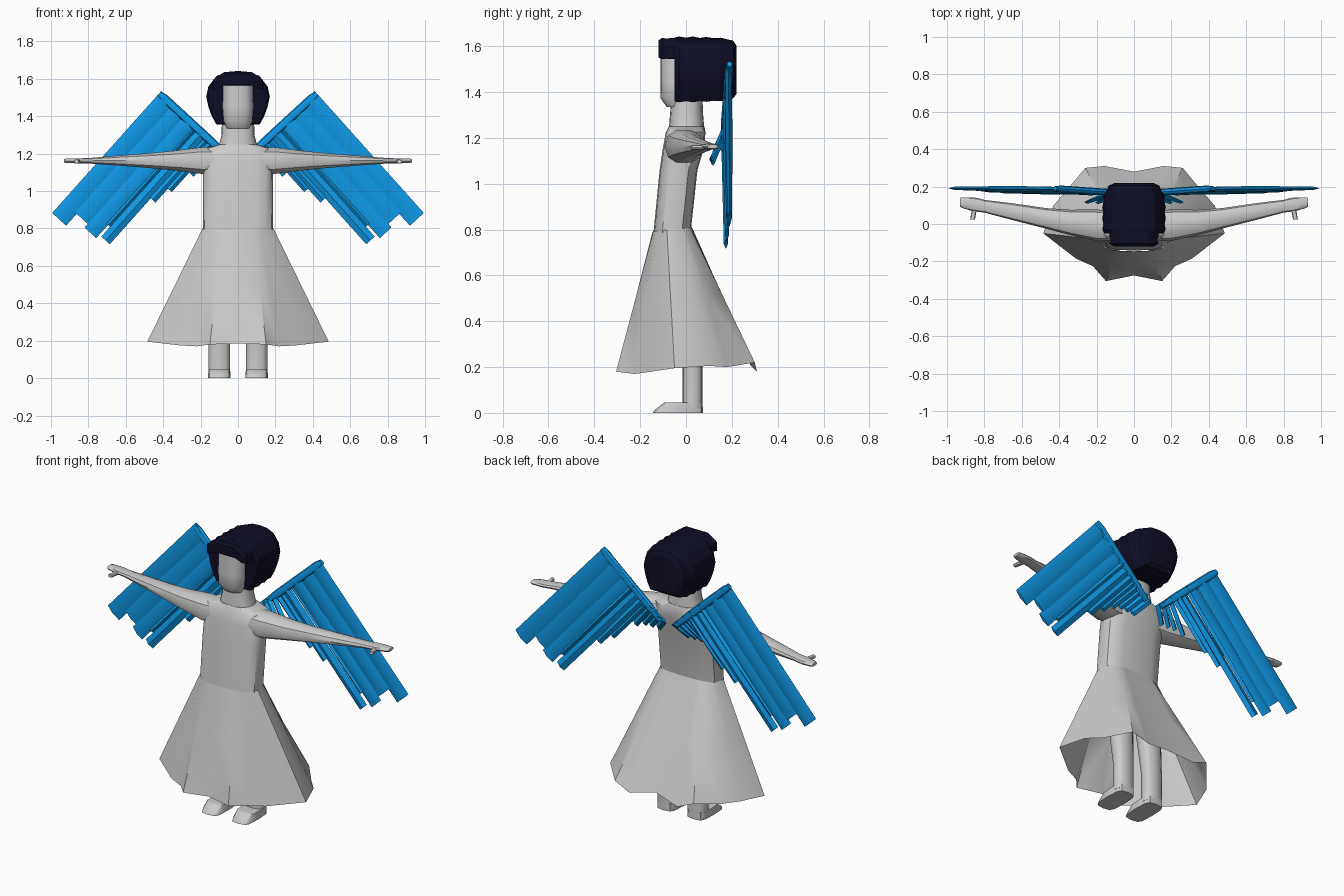
import bpy, bmesh, math
from mathutils import Vector

if "Cube" in bpy.data.objects:
    bpy.data.objects.remove(bpy.data.objects["Cube"])


def material(name, rgb):
    m = bpy.data.materials.new(name)
    m.diffuse_color = (*rgb, 1)
    m.use_nodes = True
    m.node_tree.nodes["Principled BSDF"].inputs["Base Color"].default_value = m.diffuse_color
    return m


GREY = material("pale grey", (0.6, 0.6, 0.6))
BLUE = material("wing blue", (0.005, 0.32, 0.8))
DARK = material("hair navy", (0.004, 0.004, 0.018))


def finish(name, bm, mat, angle=40):
    bmesh.ops.recalc_face_normals(bm, faces=bm.faces)
    me = bpy.data.meshes.new(name)
    bm.to_mesh(me)
    bm.free()
    me.materials.append(mat)
    ob = bpy.data.objects.new(name, me)
    bpy.context.collection.objects.link(ob)
    bpy.ops.object.select_all(action='DESELECT')
    ob.select_set(True)
    bpy.context.view_layer.objects.active = ob
    bpy.ops.object.shade_smooth_by_angle(angle=math.radians(angle))
    return ob


def add_loft(bm, rings, cap=True):
    """Skin closed rings of points, with end caps if wanted."""
    vs = [[bm.verts.new(p) for p in r] for r in rings]
    for a, b in zip(vs, vs[1:]):
        for i in range(len(a)):
            j = (i + 1) % len(a)
            bm.faces.new((a[i], a[j], b[j], b[i]))
    if cap:
        bm.faces.new(vs[0])
        bm.faces.new(vs[-1])


def loft(name, rings, mat, cap=True, angle=40):
    bm = bmesh.new()
    add_loft(bm, rings, cap)
    return finish(name, bm, mat, angle)


def oval(ha, hb, n=16, p=2.0):
    """Superellipse outline; larger p is boxier."""
    pts = []
    for i in range(n):
        t = 2 * math.pi * i / n
        c, s = math.cos(t), math.sin(t)
        pts.append((ha * math.copysign(abs(c) ** (2 / p), c),
                    hb * math.copysign(abs(s) ** (2 / p), s)))
    return pts


def z_ring(cx, hx, y0, y1, z, n=16, p=3.0):
    return [(cx + a, (y0 + y1) / 2 + b, z) for a, b in oval(hx, (y1 - y0) / 2, n, p)]


def x_ring(s, x, cy, cz, hy, hz, n=10):
    return [(s * x, cy + a, cz + b) for a, b in oval(hy, hz, n, 2.3)]


# Torso, neck and head
loft("torso", [z_ring(0, *r) for r in [
    (.188, -.142, .02, .785), (.188, -.115, .05, 1.06), (.188, -.10, .08, 1.16),
    (.18, -.088, .085, 1.225), (.10, -.075, .08, 1.25)]], GREY)
loft("neck", [z_ring(0, *r, p=2.4) for r in [
    (.105, -.075, .08, 1.235), (.088, -.07, .075, 1.30), (.085, -.06, .07, 1.42)]], GREY)
loft("head", [z_ring(0, *r, p=3.0) for r in [
    (.062, -.085, .05, 1.335), (.08, -.112, .07, 1.375), (.086, -.112, .1, 1.45),
    (.082, -.112, .12, 1.58)]], GREY)

# Flared skirt, open below, with an uneven hem
HEM = [(0, -.275, .185), (.15, -.305, .18), (.22, -.225, .17), (.31, -.185, .175),
       (.485, -.05, .195), (.43, .10, .205), (.36, .18, .2), (.26, .30, .22),
       (.16, .31, .18), (0, .28, .21)]
hem = HEM + [(-x, y, z) for x, y, z in HEM[-2:0:-1]]
waist, middle = [], []
for x, y, z in hem:
    t = math.atan2(y / .31, x / .48)
    c, s = math.cos(t), math.sin(t)
    w = Vector((.192 * math.copysign(abs(c) ** .7, c),
                -.06 + .086 * math.copysign(abs(s) ** .7, s), .8 + .01 * s))
    waist.append(w)
    middle.append(w.lerp(Vector((x, y, z)), .5))
loft("skirt", [waist, middle, hem], GREY, cap=False)

for s, side in ((-1, "right"), (1, "left")):
    # Leg and pointed foot
    loft(side + "_leg", [z_ring(s * cx, hx, y0, y1, z, 12, 2.6) for cx, hx, y0, y1, z in [
        (.10, .058, -.015, .072, .02), (.10, .058, -.015, .072, .2),
        (.098, .068, -.05, .06, .45), (.095, .08, -.12, .015, .79)]], GREY)
    loft(side + "_foot", [z_ring(s * .1, hx, y0, y1, z, 12, 4) for hx, y0, y1, z in [
        (.06, -.145, .074, 0), (.06, -.14, .074, .01), (.058, -.095, .072, .045)]], GREY)

    # Arm running into a flat hand with a thumb
    loft(side + "_arm", [x_ring(s, *r) for r in [
        (.10, -.01, 1.165, .075, .07), (.19, -.008, 1.163, .085, .075),
        (.34, .008, 1.163, .068, .055), (.47, .03, 1.163, .055, .042),
        (.65, .066, 1.163, .045, .027), (.80, .095, 1.162, .034, .015),
        (.835, .102, 1.162, .037, .014), (.87, .107, 1.162, .036, .014),
        (.92, .114, 1.162, .028, .012), (.93, .116, 1.162, .024, .009)]], GREY)
    loft(side + "_thumb", [[(s * (cx + a), y, 1.158 + b) for a, b in oval(.013, .011, 8)]
                           for cx, y in [(.85, .09), (.858, .055), (.863, .025)]], GREY)

    # Wing: leading edge bar with parallel square-ended feathers below it
    root, arm, down = Vector((.10, 1.25)), Vector((.31, .285)), Vector((.667, -.745))

    def edge(t):
        return root + arm * t

    bm = bmesh.new()
    feathers = [(.76, 1.0, .875), (.55, .79, .79), (.37, .57, .815), (.33, .40, .72),
                (.19, .335, .79), (.11, .21, .46), (.045, .125, .36), (-.03, .06, .22),
                (-.10, -.02, .17), (-.18, -.09, .14), (-.27, -.17, .11)]
    for k, (t0, t1, length) in enumerate(feathers):
        y0 = .168 + .022 * t0 + (.005 if k % 2 else 0)
        y1 = .168 + .03 * t0 - (.05 if t0 < 0 else 0)
        rings = []
        for f, h in ((0, .012), (.45, .016), (1, .009)):
            a = edge(t0) + down * length * f
            b = edge(t1) + down * length * f
            y = y0 + (y1 - y0) * f
            mid = (a + b) / 2
            rings.append([(s * a.x, y, a.y), (s * mid.x, y - h, mid.y),
                          (s * b.x, y, b.y), (s * mid.x, y + h, mid.y)])
        add_loft(bm, rings)
    finish(side + "_feathers", bm, BLUE)
    bar = []
    for t, r in ((-.2, .012), (.1, .018), (.9, .018), (1.0, .012)):
        c = edge(t) + down * .018
        n = Vector((.7, -.714))
        bar.append([(s * (c.x + n.x * a), .168 + .022 * t + b, c.y + n.y * a)
                    for a, b in oval(r * 1.3, r, 8)])
    loft(side + "_wing_edge", bar, BLUE)

# Hair: bumpy bob lofted front to back, plus a fringe over the brow
HALF = [(0, 1.355), (.115, 1.355), (.14, 1.40), (.158, 1.45), (.170, 1.505),
        (.158, 1.56), (.115, 1.615), (.06, 1.637), (0, 1.642)]
outline = HALF + [(-x, z) for x, z in HALF[-2:0:-1]]


def hair_ring(y, kx, kz):
    return [(x * kx, y, 1.49 + (z - 1.49) * kz) for x, z in outline]


loft("hair", [hair_ring(*r) for r in [
    (-.05, .94, .97), (-.03, 1.0, 1.0), (.0, .965, .965), (.03, 1.0, 1.0), (.06, .965, .96),
    (.09, 1.0, .985), (.12, .96, .95), (.15, .97, .965), (.18, .86, .92), (.205, .80, .88),
    (.22, .60, .74)]], DARK, angle=25)
FRINGE = [(-.08, 1.565), (.08, 1.565), (.125, 1.545), (.125, 1.595), (.07, 1.633),
          (-.07, 1.633), (-.125, 1.595), (-.125, 1.545)]
loft("fringe", [[(x * k, y, 1.58 + (z - 1.58) * k) for x, z in FRINGE] for y, k in [
    (-.03, 1.0), (-.06, 1.06), (-.085, 1.0), (-.105, 1.05), (-.12, .85)]], DARK, angle=25)
